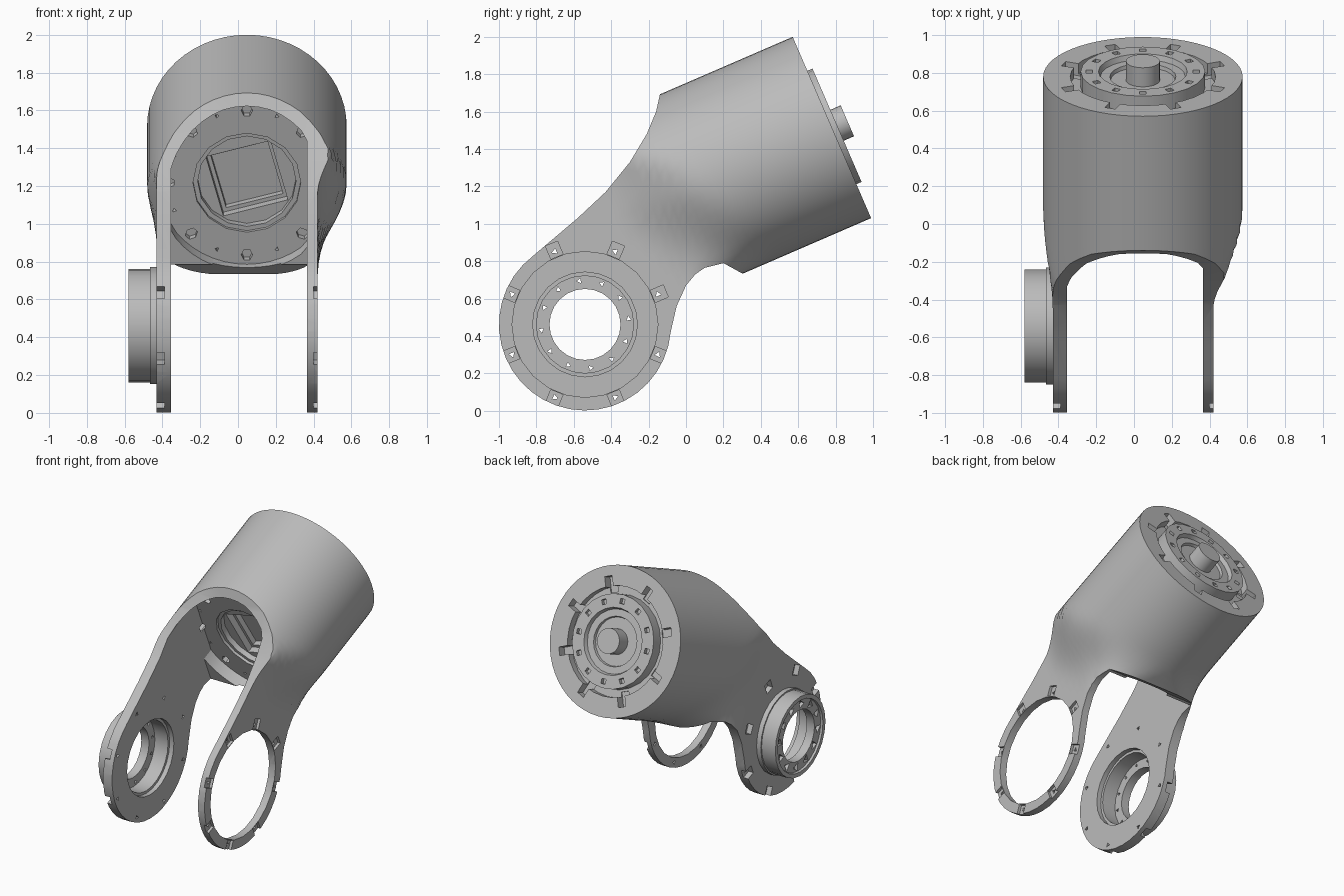
import bpy, bmesh, math
from mathutils import Matrix, Vector

cube = bpy.data.objects.get("Cube")
if cube:
    bpy.data.objects.remove(cube, do_unlink=True)

grey = bpy.data.materials.new("machined grey")
grey.use_nodes = True
grey.diffuse_color = (0.5, 0.5, 0.5, 1)
grey.node_tree.nodes["Principled BSDF"].inputs["Base Color"].default_value = (0.5, 0.5, 0.5, 1)

# Frames: slant has y along the tube, tube has z along it, pivot has z along world x
CX, R = 0.047, 0.528
ROT, MOVE = Matrix.Rotation, Matrix.Translation
SLANT = MOVE((CX, 0.78, 1.515)) @ ROT(math.radians(23.4), 4, 'X')
TUBE = SLANT @ ROT(-math.pi / 2, 4, 'X')
PIVOT = MOVE((0, -0.54, 0.462)) @ ROT(math.pi / 2, 4, 'Y')
SIDE = Matrix(((0, 0, 1, 0), (1, 0, 0, 0), (0, 1, 0, 0), (0, 0, 0, 1)))


def finish(bm, name):
    bmesh.ops.remove_doubles(bm, verts=bm.verts, dist=1e-5)
    bmesh.ops.recalc_face_normals(bm, faces=bm.faces)
    mesh = bpy.data.meshes.new(name)
    bm.to_mesh(mesh)
    bm.free()
    mesh.materials.append(grey)
    ob = bpy.data.objects.new(name, mesh)
    bpy.context.collection.objects.link(ob)
    return ob


def loft(rings, name, closed=False):
    bm = bmesh.new()
    loops = [[bm.verts.new(p) for p in ring] for ring in rings]
    pairs = list(zip(loops, loops[1:]))
    if closed:
        pairs.append((loops[-1], loops[0]))
    else:
        bm.faces.new(loops[0])
        bm.faces.new(loops[-1])
    for a, b in pairs:
        for i in range(len(a)):
            j = (i + 1) % len(a)
            bm.faces.new((a[i], a[j], b[j], b[i]))
    return finish(bm, name)


def prism(points, z0, z1, frame, name="cutter"):
    return loft([[frame @ Vector((u, v, z)) for u, v in points] for z in (z0, z1)], name)


def circle(r, n, turn=0.0):
    return [(r * math.cos(turn + math.tau * i / n), r * math.sin(turn + math.tau * i / n)) for i in range(n)]


def lathe(profile, n, frame, name, closed):
    return loft([[frame @ Vector((u, v, z)) for u, v in circle(r, n)] for z, r in profile], name, closed)


def ring_of(count, turn, r, size, z, frame, sides=4):
    """Blocks or small pegs spaced round a circle, as one cutter."""
    bm = bmesh.new()
    for i in range(count):
        m = frame @ ROT(turn + math.tau * i / count, 4, 'Z') @ MOVE((r, 0, z)) @ Matrix.Diagonal((*size, 1))
        if sides == 4:
            bmesh.ops.create_cube(bm, size=1, matrix=m)
        else:
            bmesh.ops.create_cone(bm, cap_ends=True, segments=sides, radius1=0.5, radius2=0.5, depth=1, matrix=m)
    return finish(bm, "cutter")


def boolean(ob, cutter, op='DIFFERENCE'):
    mod = ob.modifiers.new("cut", 'BOOLEAN')
    mod.object, mod.operation, mod.solver = cutter, op, 'EXACT'
    bpy.context.view_layer.objects.active = ob
    bpy.ops.object.modifier_apply(modifier=mod.name)
    bpy.data.objects.remove(cutter, do_unlink=True)


def smooth(x):
    x = min(1, max(0, x))
    return x * x * (3 - 2 * x)


def half_width(s, t, flat):
    """Tube half width melting into a flat arm."""
    start = 0.75 - 0.2 * min(1, max(0, -t / 0.4))
    k = smooth((-s - start) / 0.52)
    c = math.sqrt(max(0, R * R - t * t))
    return min(c, R + (flat - R) * k) if t > 0 else c + (flat - c) * k


# Tube flowing into two arms
rings = []
for s in [0, -0.3, -0.5] + [-0.55 - 0.05 * i for i in range(20)] + [-2.3]:
    low = -R - 0.5 * smooth((-0.85 - s) / 0.3)
    ts = [(R + low) / 2 + (R - low) / 2 * math.cos(math.pi * i / 28) for i in range(29)]
    right = [(half_width(s, t, 0.373), s, t) for t in ts]
    left = [(-half_width(s, t, 0.477), s, t) for t in reversed(ts)]
    rings.append([SLANT @ Vector(p) for p in right + left])
body = loft(rings, "tube_and_arms")

# Side outline: saddle, pivot disc, crotch, then wide of the tube
outline = [(-0.14, 1.69), (-0.16, 1.6), (-0.21, 1.48), (-0.3, 1.33), (-0.43, 1.17), (-0.58, 1.03)]
for i in range(25):
    a = math.radians(127 + 228 * i / 24)
    outline.append((-0.54 + 0.46 * math.cos(a), 0.462 + 0.46 * math.sin(a)))
outline += [(-0.05, 0.56), (0, 0.67), (0.05, 0.73), (0.1, 0.765), (0.2, 0.79), (0.3, 0.735), (0.35, 0.707),
            (1.5, 0.5), (1.5, 2.4), (-0.2, 2.4)]
boolean(body, prism(outline, -1, 1, SIDE), 'INTERSECT')

# Space between the arms, ending at the bulkhead
lo, hi = -0.355 - CX, 0.365 - CX
boolean(body, prism([(min(hi, max(lo, u)), v) for u, v in circle(0.47, 48)], -2.5, -0.75, TUBE))
boolean(body, prism([(lo, 0), (hi, 0), (hi, 1.3), (lo, 1.3)], -2.5, -0.84, TUBE))

# Bulkhead pocket with a turned square well and fixing holes
boolean(body, prism(circle(0.285, 16), -0.9, -0.73, TUBE))
boolean(body, prism(circle(0.26, 16), -0.9, -0.69, TUBE))
boolean(body, prism(circle(0.25, 4, 0.52), -0.9, -0.64, TUBE))
boolean(body, prism(circle(0.22, 4, 0.52), -0.9, -0.6, TUBE))
boolean(body, ring_of(8, 0, 0.415, (0.07, 0.06, 0.08), -0.75, TUBE, 6))
boolean(body, ring_of(8, math.pi / 8, 0.415, (0.025, 0.025, 0.08), -0.75, TUBE, 3))

# Rear socket and its keyed slots
boolean(body, prism(circle(0.385, 32), -0.06, 0.1, TUBE))
boolean(body, ring_of(8, math.pi / 8, 0.4, (0.11, 0.06, 0.14), 0, TUBE))

# Pivot holes, edge notches and screw holes
boolean(body, prism(circle(0.39, 24), 0.2, 0.6, PIVOT))
boolean(body, prism(circle(0.28, 24), -0.6, -0.2, PIVOT))
for x, depth in ((0.42, 0.04), (-0.43, 0.08)):
    boolean(body, ring_of(8, math.pi / 8, 0.43, (0.075, 0.07, depth), x, PIVOT))
    boolean(body, ring_of(8, math.pi / 8, 0.422, (0.035, 0.035, 0.3), x, PIVOT, 3))

# Stepped flange on the right arm, toothed on its outer face
flange = lathe([(-0.42, 0.31), (-0.465, 0.31), (-0.465, 0.3), (-0.58, 0.3), (-0.58, 0.27), (-0.565, 0.265),
                (-0.565, 0.19), (-0.5, 0.19), (-0.5, 0.26), (-0.39, 0.26), (-0.39, 0.3), (-0.42, 0.3)],
               24, PIVOT, "pivot_flange", True)
boolean(flange, ring_of(12, 0.13, 0.23, (0.07, 0.07, 0.06), -0.57, PIVOT, 3))
boolean(flange, ring_of(12, 0.13, 0.235, (0.03, 0.03, 0.3), -0.55, PIVOT, 3))

# Rear rotor plate with central boss
plate = lathe([(-0.07, 0.33), (0.03, 0.33), (0.03, 0.235), (0.0, 0.225), (0.0, 0.175), (-0.02, 0.17),
               (-0.02, 0.09), (0.09, 0.09)], 24, TUBE, "rotor_plate", False)
boolean(plate, ring_of(12, 0, 0.283, (0.035, 0.035, 0.06), 0.03, TUBE))

for ob in (body, flange, plate):
    bpy.ops.object.select_all(action='DESELECT')
    ob.select_set(True)
    bpy.context.view_layer.objects.active = ob
    bpy.ops.object.shade_smooth_by_angle(angle=math.radians(25))
